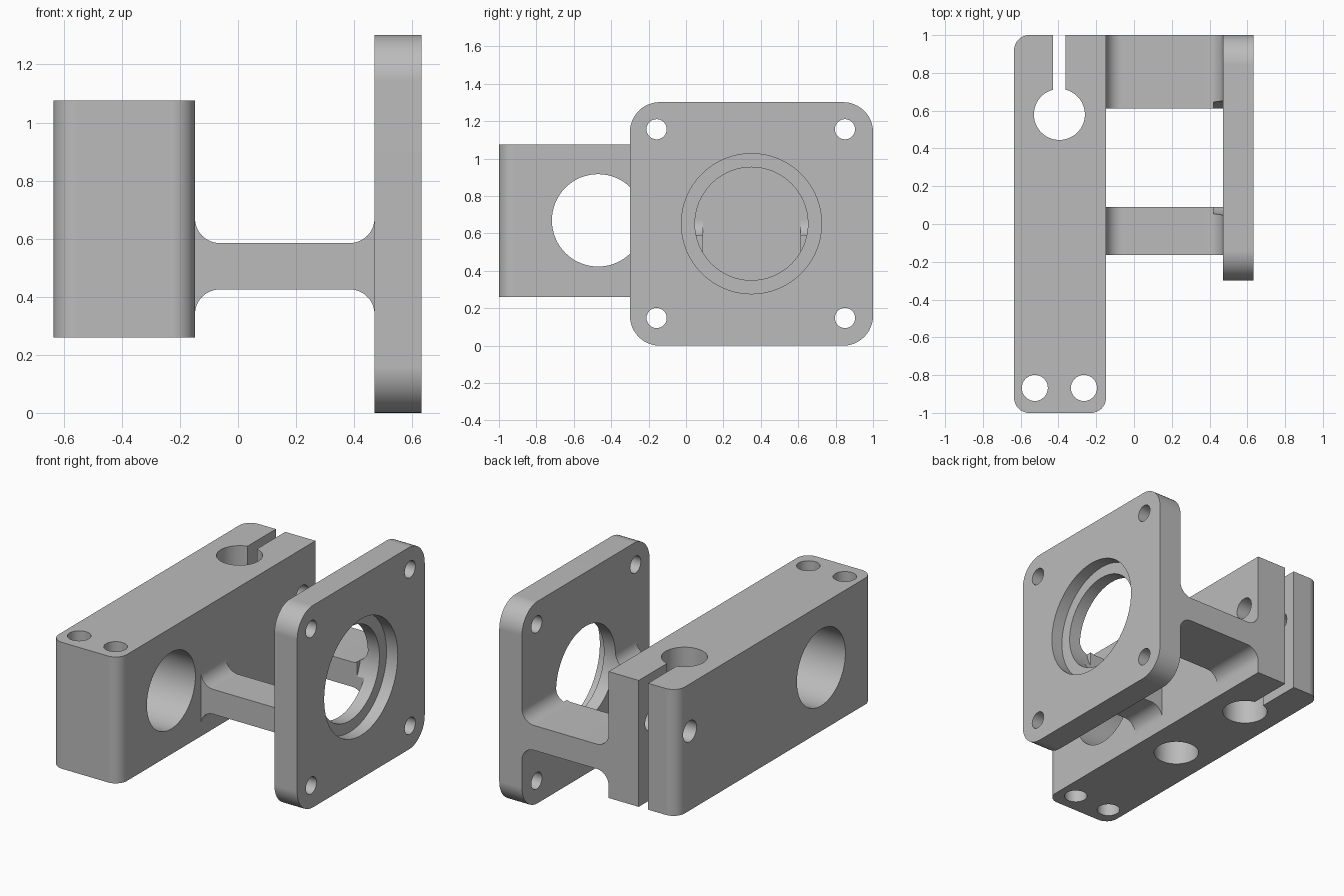
import bpy
import bmesh
from math import cos, sin, pi, radians

cube = bpy.data.objects.get("Cube")
if cube:
    bpy.data.objects.remove(cube, do_unlink=True)

# Single plain grey finish
grey = bpy.data.materials.new("plain_grey")
grey.use_nodes = True
colour = (0.5, 0.5, 0.5, 1)
grey.diffuse_color = colour
grey.node_tree.nodes["Principled BSDF"].inputs["Base Color"].default_value = colour


def arc(u, v, r, start, end, steps=12):
    """Points on an arc, angles in degrees."""
    if r == 0:
        return [(u, v)]
    angles = [radians(start + (end - start) * i / steps) for i in range(steps + 1)]
    return [(u + r * cos(a), v + r * sin(a)) for a in angles]


def circle(u, v, r, steps=64):
    return arc(u, v, r, 0, 360, steps)[:-1]


def rounded_rect(u0, u1, v0, v1, radii):
    """Rectangle, radii counter-clockwise from the low-u low-v corner."""
    a, b, c, d = radii
    return (arc(u0 + a, v0 + a, a, 180, 270) + arc(u1 - b, v0 + b, b, 270, 360)
            + arc(u1 - c, v1 - c, c, 0, 90) + arc(u0 + d, v1 - d, d, 90, 180))


def prism(name, profile, axis, lo, hi):
    """Extrude a flat profile along an axis."""
    place = {"X": lambda u, v, w: (w, u, v),
             "Y": lambda u, v, w: (u, w, v),
             "Z": lambda u, v, w: (u, v, w)}[axis]
    bm = bmesh.new()
    ends = [[bm.verts.new(place(u, v, w)) for u, v in profile] for w in (lo, hi)]
    bm.faces.new(ends[0])
    bm.faces.new(ends[1])
    n = len(profile)
    for i in range(n):
        j = (i + 1) % n
        bm.faces.new((ends[0][i], ends[0][j], ends[1][j], ends[1][i]))
    bmesh.ops.recalc_face_normals(bm, faces=bm.faces)
    mesh = bpy.data.meshes.new(name)
    bm.to_mesh(mesh)
    bm.free()
    mesh.materials.append(grey)
    obj = bpy.data.objects.new(name, mesh)
    bpy.context.collection.objects.link(obj)
    return obj


def activate(obj):
    bpy.ops.object.select_all(action="DESELECT")
    obj.select_set(True)
    bpy.context.view_layer.objects.active = obj


def cut(obj, profile, axis, lo, hi):
    """Remove a prism from a part."""
    cutter = prism("cutter", profile, axis, lo, hi)
    cutter.hide_render = True
    mod = obj.modifiers.new("cut", "BOOLEAN")
    mod.operation = "DIFFERENCE"
    mod.solver = "EXACT"
    mod.object = cutter
    activate(obj)
    bpy.ops.object.modifier_apply(modifier=mod.name)
    bpy.data.objects.remove(cutter, do_unlink=True)


def finish(obj):
    activate(obj)
    bpy.ops.object.shade_smooth_by_angle(angle=radians(30))
    mod = obj.modifiers.new("weighted_normals", "WEIGHTED_NORMAL")
    mod.keep_sharp = True


# Main dimensions
BLOCK_L, BLOCK_R, BLOCK_MID = -0.635, -0.148, -0.395
BLOCK_Z0, BLOCK_Z1 = 0.26, 1.075
PLATE_X0, PLATE_X1 = 0.47, 0.632
BORE_Y, BORE_Z, BORE_R = 0.35, 0.652, 0.302

# Clamp block, with the back corner above the arm left square
block = prism("clamp_block",
              rounded_rect(BLOCK_L, BLOCK_R, -1, 1, (0.08, 0.08, 0, 0.08)),
              "Z", BLOCK_Z0, BLOCK_Z1)
# Large cross bore
cut(block, circle(-0.47, 0.67, 0.247), "X", -1, 0)
# Split clamp: rod hole, slot and screw hole
cut(block, circle(BLOCK_MID, 0.58, 0.135), "Z", 0, 2)
cut(block, rounded_rect(-0.43, -0.363, 0.6, 1.2, (0, 0, 0, 0)), "Z", 0, 2)
cut(block, circle(0.867, 0.77, 0.068, 32), "X", -1, 0)
# Blind hole underneath
cut(block, circle(BLOCK_MID, -0.07, 0.135), "Z", 0, 0.82)
# Pair of front bolt holes
for x in (-0.525, -0.265):
    cut(block, circle(x, -0.868, 0.069, 32), "Z", 0, 2)
finish(block)

# Mounting plate with a stepped bore and four bolt holes
plate = prism("mounting_plate", rounded_rect(-0.3, 1, 0, 1.302, [0.16] * 4),
              "X", PLATE_X0, PLATE_X1)
cut(plate, circle(BORE_Y, BORE_Z, BORE_R), "X", 0, 1)
cut(plate, circle(BORE_Y, BORE_Z, 0.375), "X", PLATE_X1 - 0.08, 1)
for y in (-0.157, 0.85):
    for z in (0.148, 1.157):
        cut(plate, circle(y, z, 0.054, 32), "X", 0, 1)
finish(plate)

# Two connecting arms, filleted where they meet block and plate
R, ARM_Z0, ARM_Z1 = 0.085, 0.425, 0.585
arm_profile = (arc(BLOCK_R + R, ARM_Z0 - R, R, 180, 90)
               + arc(PLATE_X0 - R, ARM_Z0 - R, R, 90, 0)
               + arc(PLATE_X0 - R, ARM_Z1 + R, R, 0, -90)
               + arc(BLOCK_R + R, ARM_Z1 + R, R, 270, 180))
for name, y0, y1 in (("front_arm", -0.165, 0.09), ("back_arm", 0.612, 1)):
    arm = prism(name, arm_profile, "Y", y0, y1)
    # Bore clearance
    cut(arm, circle(BORE_Y, BORE_Z, BORE_R), "X", 0.42, 1)
    finish(arm)
